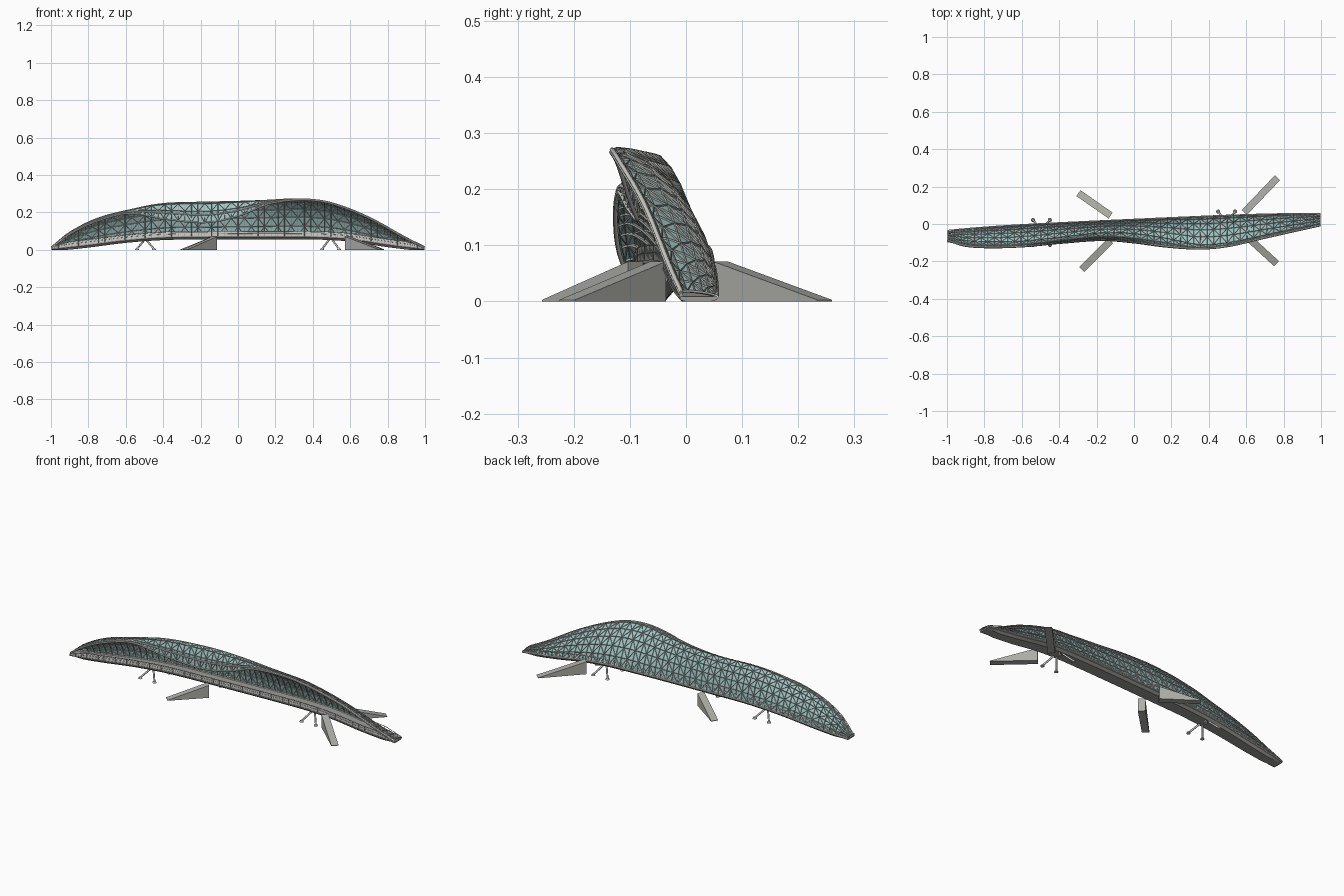
import bpy, bmesh, math
from mathutils import Vector

if "Cube" in bpy.data.objects:
    bpy.data.objects.remove(bpy.data.objects["Cube"])

# x stations along the bridge, with crest and front-lip coordinates at each
XS = [-1, -.9, -.76, -.58, -.4, -.17, 0, .17, .35, .5, .7, .9, 1]
CREST_Y = [-.072, -.092, -.10, -.095, -.075, -.05, -.055, -.082, -.118, -.108, -.065, -.02, .0]
CREST_Z = [.014, .095, .167, .216, .250, .258, .262, .268, .273, .253, .176, .066, .016]
LIP_Y = [-.088, -.118, -.126, -.12, -.103, -.087, -.1, -.122, -.133, -.12, -.075, -.03, -.008]
LIP_Z = [.010, .082, .150, .194, .165, .146, .18, .246, .266, .246, .168, .058, .010]
DECK_X = [-1, -.8, -.6, -.4, -.2, .4, .6, .8, 1]
DECK_Z = [.008, .030, .055, .070, .073, .073, .062, .032, .008]


def interp(xs, ys, x):
    """Smooth Hermite interpolation through key points."""
    x = min(max(x, xs[0]), xs[-1])
    i = next(k for k in range(len(xs) - 1) if x <= xs[k + 1])

    def slope(k):
        a, b = max(k - 1, 0), min(k + 1, len(xs) - 1)
        return (ys[b] - ys[a]) / (xs[b] - xs[a])
    h = xs[i + 1] - xs[i]
    t = (x - xs[i]) / h
    return ((2*t**3 - 3*t**2 + 1) * ys[i] + (t**3 - 2*t**2 + t) * h * slope(i)
            + (3*t**2 - 2*t**3) * ys[i + 1] + (t**3 - t**2) * h * slope(i + 1))


def centre(x):
    return -.023 + .045 * x


def half(x):
    return .047 - .015 * abs(x) ** 4


def deck_z(x):
    return interp(DECK_X, DECK_Z, x)


def canopy(x, t):
    """Point on the shell: t=0 back deck edge, t=.65 crest, t=1 front lip."""
    b = Vector((x, centre(x) + half(x), deck_z(x)))
    c = Vector((x, interp(XS, CREST_Y, x), interp(XS, CREST_Z, x)))
    f = Vector((x, interp(XS, LIP_Y, x), interp(XS, LIP_Z, x)))
    if t <= .65:
        u = t / .65
        a = u * math.pi / 2
        p = Vector((x, b.y + (c.y - b.y) * (1 - math.cos(a)), b.z + (c.z - b.z) * math.sin(a)))
        return p.lerp(b.lerp(c, u), .35)
    a = (t - .65) / .35 * math.pi / 2
    return Vector((x, c.y + (f.y - c.y) * math.sin(a), f.z + (c.z - f.z) * math.cos(a)))


def material(name, rgb):
    m = bpy.data.materials.new(name)
    m.diffuse_color = (*rgb, 1)
    m.use_nodes = True
    m.node_tree.nodes["Principled BSDF"].inputs["Base Color"].default_value = m.diffuse_color
    return m


GLASS = material("teal_glass", (.36, .56, .55))
STEEL = material("steel", (.33, .33, .31))
PALE = material("pale_metal", (.62, .62, .59))
STONE = material("concrete", (.42, .42, .39))


def finish(name, bm, mat):
    bmesh.ops.recalc_face_normals(bm, faces=bm.faces)
    me = bpy.data.meshes.new(name)
    bm.to_mesh(me)
    bm.free()
    ob = bpy.data.objects.new(name, me)
    bpy.context.collection.objects.link(ob)
    me.materials.append(mat)
    return ob


def loft(name, rows, mat, closed=False, triangles=False):
    bm = bmesh.new()
    vs = [[bm.verts.new(p) for p in r] for r in rows]
    n = len(rows[0])
    for i in range(len(rows) - 1):
        for j in range(n if closed else n - 1):
            k = (j + 1) % n
            a, b, c, d = vs[i][j], vs[i + 1][j], vs[i + 1][k], vs[i][k]
            if not triangles:
                bm.faces.new((a, b, c, d))
            elif (i + j) % 2:
                bm.faces.new((a, b, c))
                bm.faces.new((a, c, d))
            else:
                bm.faces.new((a, b, d))
                bm.faces.new((b, c, d))
    if closed:
        bm.faces.new(vs[0])
        bm.faces.new(vs[-1][::-1])
    return finish(name, bm, mat)


def tubes(name, paths, r, mat):
    cu = bpy.data.curves.new(name, 'CURVE')
    cu.dimensions = '3D'
    cu.bevel_depth, cu.bevel_resolution, cu.use_fill_caps = r, 1, True
    for path in paths:
        s = cu.splines.new('POLY')
        s.points.add(len(path) - 1)
        for q, p in zip(s.points, path):
            q.co = (*p, 1)
    ob = bpy.data.objects.new(name, cu)
    bpy.context.collection.objects.link(ob)
    cu.materials.append(mat)
    return ob


N, ROWS = 56, 8
xs = [-.995 + 1.99 * i / N for i in range(N + 1)]
ts = [j / ROWS for j in range(ROWS + 1)]
grid = [[canopy(x, t) for t in ts] for x in xs]

# Glass shell and its triangulated steel lattice
loft("glass_canopy", grid, GLASS, triangles=True)
lattice = loft("canopy_lattice", grid, STEEL, triangles=True)
w = lattice.modifiers.new("bars", 'WIREFRAME')
w.thickness, w.use_even_offset, w.use_boundary = .0055, False, True

# Curved ribs inside the shell
tubes("inner_ribs", [[canopy(x, j / 16) + Vector((0, -.003, -.003)) for j in range(1, 16)]
                     for x in xs[2:-2]], .002, STEEL)

# Doubled tubes along the front lip, one along the back foot
fine = [-.997 + 1.994 * i / 120 for i in range(121)]
tubes("canopy_edge_tubes", [[canopy(x, 1) for x in fine],
                            [canopy(x, .92) + Vector((0, 0, .002)) for x in fine],
                            [canopy(x, 0) for x in fine]], .0042, PALE)

# Deck hull with tapered underside
deck = []
for x in fine:
    c, h, z = centre(x), half(x), deck_z(x)
    low = max(z - .018, 0)
    deck.append([Vector((x, c + dy, zz)) for dy, zz in
                 ((h, z), (h, z - .006), (h * .7, low), (-h * .7, low), (-h, z - .006), (-h, z))])
loft("deck_hull", deck, STEEL, closed=True)


# Railings on both deck edges
def rail_point(x, s, k):
    e = min(1, (1 - abs(x)) * 8 + .2)
    return Vector((x, centre(x) + s * half(x) * .94, deck_z(x) + k * .026 * e))


for s, name in ((-1, "front"), (1, "back")):
    tubes(name + "_handrail", [[rail_point(x, s, k) for x in fine] for k in (.5, 1)], .0016, PALE)
    tubes(name + "_rail_posts", [[rail_point(x, s, 0), rail_point(x, s, 1)] for x in xs[1:-1]],
          .0018, STEEL)
loft("front_rail_panels", [[rail_point(x, -1, 0), rail_point(x, -1, .9)] for x in fine], PALE)

# Splayed legs with round feet
for name, x in (("left", -.495), ("right", .495)):
    c, top = centre(x), deck_z(x) - .012
    feet = [Vector((x + sx * .045, c + sy * .067, .005)) for sx in (-1, 1) for sy in (-1, 1)]
    tubes(name + "_splayed_legs",
          [[Vector((x + (f.x - x) * .12, c + (f.y - c) * .3, top)), f] for f in feet], .005, PALE)
    bm = bmesh.new()
    for f in feet:
        g = bmesh.ops.create_cone(bm, cap_ends=True, segments=12, radius1=.011, radius2=.008, depth=.008)
        bmesh.ops.translate(bm, verts=g["verts"], vec=(f.x, f.y, .004))
    finish(name + "_feet", bm, PALE)

# Solid wedge ramps from the deck to the ground
for name, p, q in (("back_left", (-.125, .045), (-.297, .165)),
                   ("front_left", (-.125, -.09), (-.28, -.243)),
                   ("back_right", (.59, .062), (.767, .247)),
                   ("front_right", (.585, -.05), (.762, -.212))):
    a, b = Vector((*p, 0)), Vector((*q, 0))
    d = (b - a).normalized()
    side = Vector((-d.y, d.x, 0)) * .019
    up = Vector((0, 0, .071))
    rows = [[a + s * side, a + s * side + up, b + s * side + up * .04, b + s * side] for s in (-1, 1)]
    loft(name + "_ramp", rows, STONE, closed=True)
